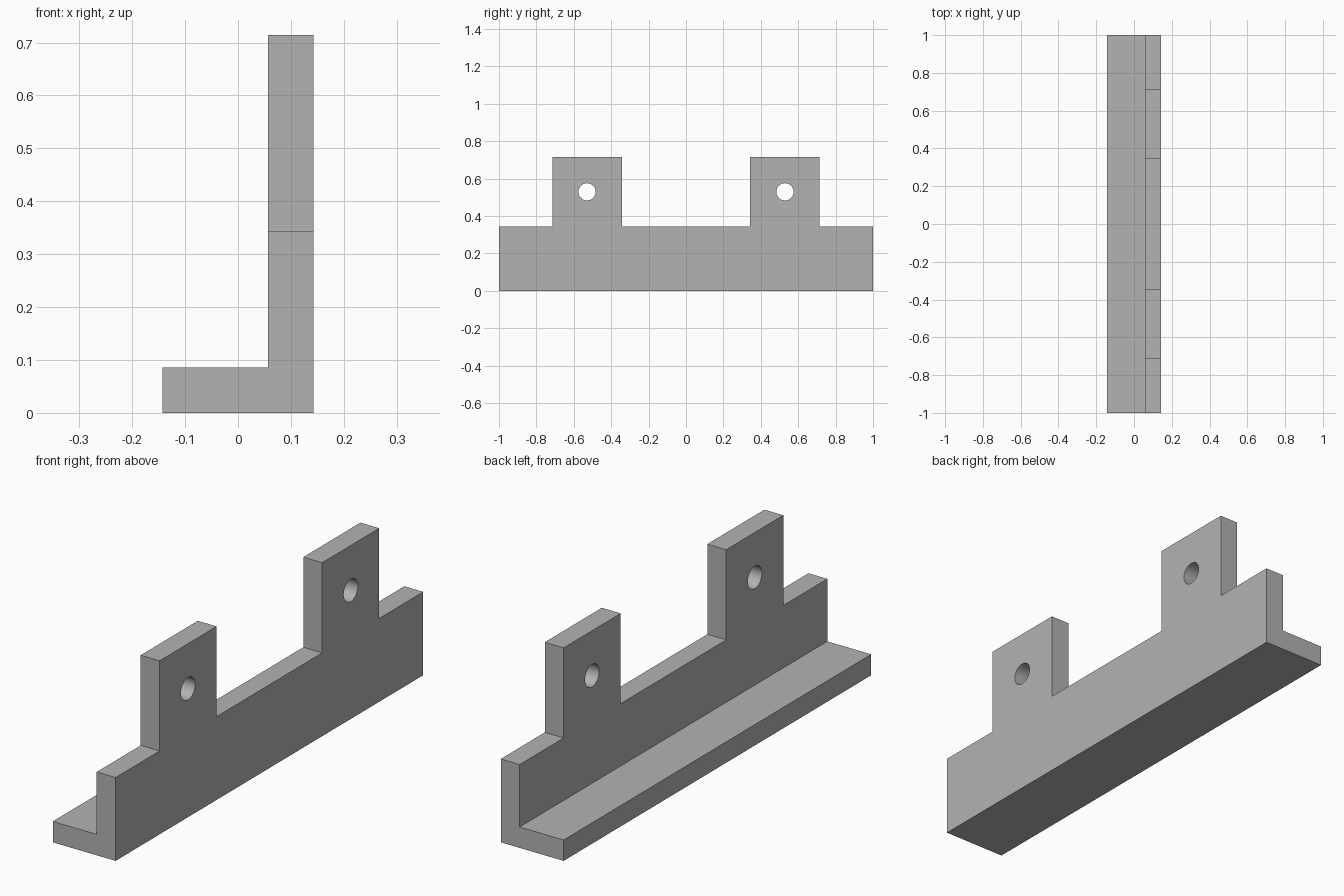
import bpy
import bmesh
import math
from mathutils import Matrix, Vector

cube = bpy.data.objects.get("Cube")
if cube:
    bpy.data.objects.remove(cube, do_unlink=True)

HALF_WIDTH, HALF_LENGTH = 0.143, 1.0
WALL_X = 0.057
FLANGE_TOP, WALL_TOP, TAB_TOP = 0.086, 0.343, 0.714
TAB_INNER, TAB_OUTER = 0.343, 0.714
HOLE_Y, HOLE_Z, HOLE_RADIUS = 0.529, 0.529, 0.046

grey = bpy.data.materials.new("plain grey")
grey.use_nodes = True
grey.diffuse_color = (0.45, 0.45, 0.45, 1)
grey.node_tree.nodes["Principled BSDF"].inputs["Base Color"].default_value = grey.diffuse_color


def make_object(name, bm):
    bmesh.ops.recalc_face_normals(bm, faces=bm.faces)
    mesh = bpy.data.meshes.new(name)
    bm.to_mesh(mesh)
    bm.free()
    mesh.materials.append(grey)
    obj = bpy.data.objects.new(name, mesh)
    bpy.context.collection.objects.link(obj)
    return obj


# L-shaped rail: end profile extruded along its length
bm = bmesh.new()
profile = [(-HALF_WIDTH, 0), (HALF_WIDTH, 0), (HALF_WIDTH, WALL_TOP),
           (WALL_X, WALL_TOP), (WALL_X, FLANGE_TOP), (-HALF_WIDTH, FLANGE_TOP)]
end = bm.faces.new([bm.verts.new((x, -HALF_LENGTH, z)) for x, z in profile])
ends = bmesh.ops.extrude_face_region(bm, geom=[end], use_keep_orig=True)["geom"]
bmesh.ops.translate(bm, vec=(0, 2 * HALF_LENGTH, 0),
                    verts=[g for g in ends if isinstance(g, bmesh.types.BMVert)])
bmesh.ops.recalc_face_normals(bm, faces=bm.faces)

# Mounting tabs: split the top of the wall and raise two sections
for y in (-TAB_OUTER, -TAB_INNER, TAB_INNER, TAB_OUTER):
    bmesh.ops.bisect_plane(bm, geom=bm.verts[:] + bm.edges[:] + bm.faces[:],
                           plane_co=(0, y, 0), plane_no=(0, 1, 0))
tab_bases = [f for f in bm.faces
             if f.calc_center_median().z > WALL_TOP - 0.001
             and TAB_INNER < abs(f.calc_center_median().y) < TAB_OUTER]
raised = bmesh.ops.extrude_face_region(bm, geom=tab_bases)["geom"]
bmesh.ops.translate(bm, vec=(0, 0, TAB_TOP - WALL_TOP),
                    verts=[g for g in raised if isinstance(g, bmesh.types.BMVert)])
bmesh.ops.dissolve_limit(bm, angle_limit=0.01, verts=bm.verts, edges=bm.edges)
bracket = make_object("bracket", bm)

# Bolt holes through the tabs
bm = bmesh.new()
for side in (-1, 1):
    place = Matrix.Translation(Vector((0.1, side * HOLE_Y, HOLE_Z)))
    bmesh.ops.create_cone(bm, cap_ends=True, segments=48, radius1=HOLE_RADIUS,
                          radius2=HOLE_RADIUS, depth=0.3,
                          matrix=place @ Matrix.Rotation(math.pi / 2, 4, "Y"))
cutter = make_object("hole_cutter", bm)
cutter.hide_render = True

cut = bracket.modifiers.new("bolt holes", "BOOLEAN")
cut.operation = "DIFFERENCE"
cut.solver = "EXACT"
cut.object = cutter
bpy.context.view_layer.objects.active = bracket
bracket.select_set(True)
bpy.ops.object.modifier_apply(modifier=cut.name)
bpy.data.objects.remove(cutter, do_unlink=True)

# Smooth hole walls with crisp outer edges
bpy.ops.object.shade_smooth_by_angle(angle=math.radians(30))
